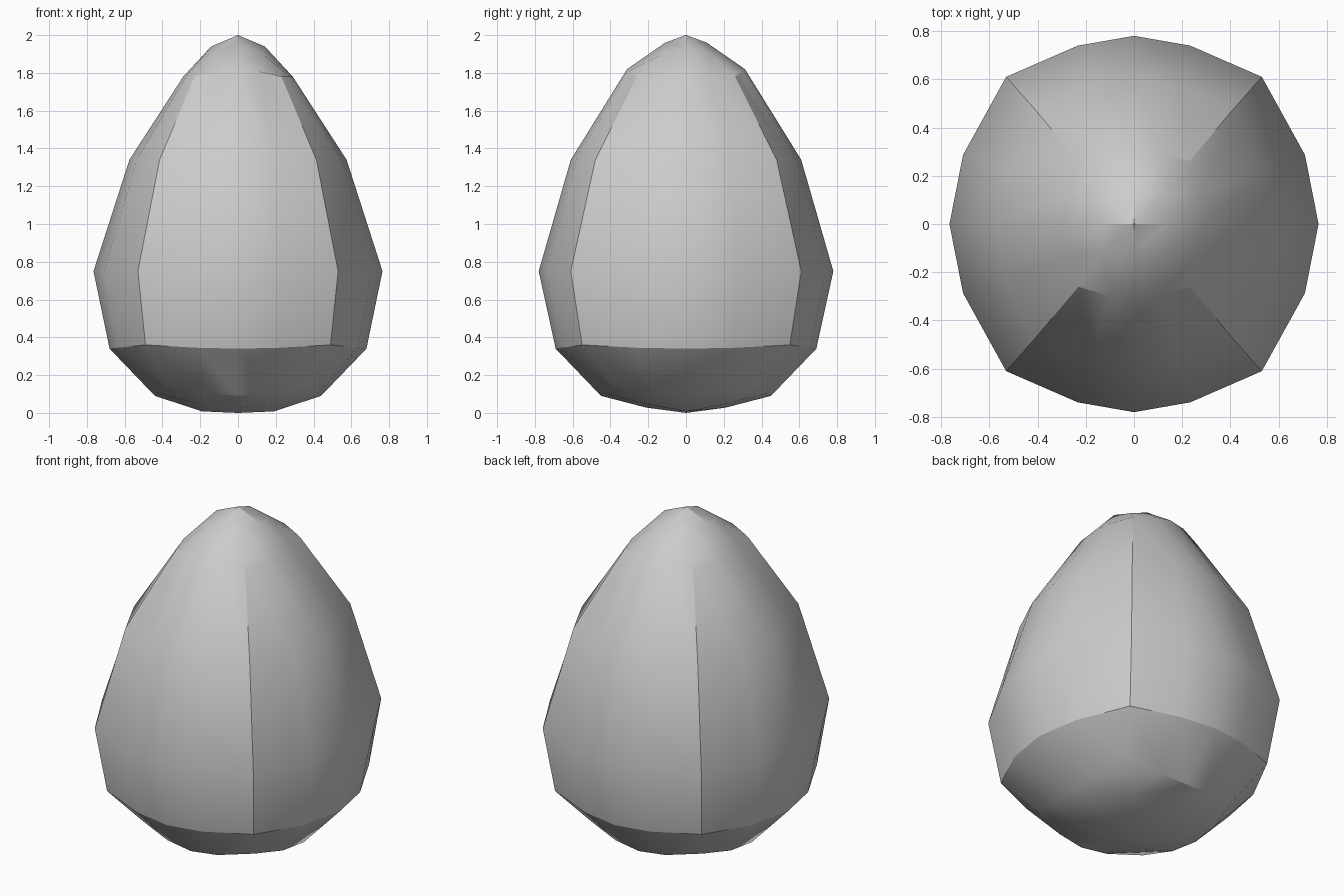
import bpy, bmesh

if "Cube" in bpy.data.objects:
    bpy.data.objects.remove(bpy.data.objects["Cube"])

# Side rings, bottom to top: x middle, y middle, corner x, corner y, z at x middle, y middle, corner
RINGS = [
    (0.44, 0.45, 0.38, 0.38, 0.09, 0.09, 0.15),
    (0.68, 0.69, 0.49, 0.55, 0.34, 0.34, 0.36),
    (0.765, 0.78, 0.53, 0.61, 0.75, 0.75, 0.75),
    (0.575, 0.61, 0.415, 0.48, 1.34, 1.34, 1.34),
    (0.29, 0.312, 0.23, 0.26, 1.78, 1.82, 1.78),
]
# Inner points of the two caps by grid step from the centre
TOP = {(0, 0): (0, 0, 2.0), (1, 0): (0.142, 0, 1.94),
       (0, 1): (0, 0.11, 1.96), (1, 1): (0.13, 0.125, 1.9)}
BASE = {(0, 0): (0, 0, 0.0), (1, 0): (0.19, 0, 0.008),
        (0, 1): (0, 0.21, 0.028), (1, 1): (0.2, 0.2, 0.045)}


def place(i, j, k):
    a, b = abs(i), abs(j)
    if max(a, b) < 2:
        x, y, z = (TOP if k > 0 else BASE)[(a, b)]
    else:
        mx, my, cx, cy, zx, zy, zc = RINGS[k + 2]
        if a == 2 and b == 2:
            x, y, z = cx, cy, zc
        elif b == 2:
            t = (1, 0.76)[a]
            x, y, z = 0.44 * cx * a, cy + t * (my - cy), zc + t * (zy - zc)
        else:
            t = (1, 0.76)[b]
            x, y, z = cx + t * (mx - cx), 0.47 * cy * b, zc + t * (zx - zc)
    return (-x if i < 0 else x, -y if j < 0 else y, z)


# Egg body: a 4 x 4 x 4 cube shell reshaped into rings and caps
bm = bmesh.new()
bmesh.ops.create_cube(bm, size=4)
bmesh.ops.subdivide_edges(bm, edges=bm.edges[:], cuts=3, use_grid_fill=True)
for v in bm.verts:
    v.co = place(*(round(c) for c in v.co))
bmesh.ops.recalc_face_normals(bm, faces=bm.faces[:])
mesh = bpy.data.meshes.new("egg")
bm.to_mesh(mesh)
bm.free()
egg = bpy.data.objects.new("egg", mesh)
bpy.context.collection.objects.link(egg)

# Smooth shading with the strong edges kept sharp
bpy.context.view_layer.objects.active = egg
egg.select_set(True)
bpy.ops.object.shade_smooth_by_angle(angle=0.5236)
